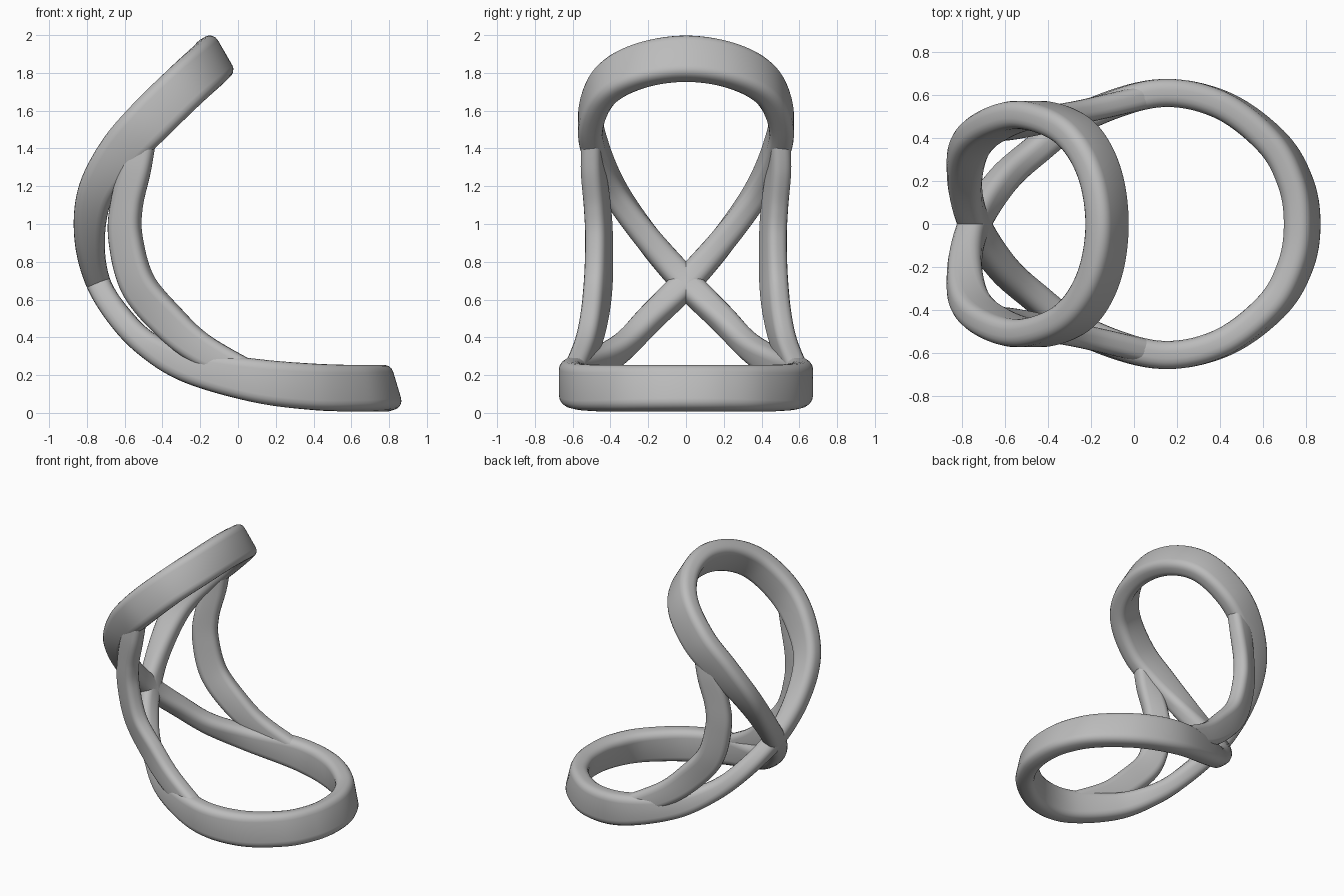
import bpy, bmesh, math
from mathutils import Vector

cube = bpy.data.objects.get("Cube")
if cube:
    bpy.data.objects.remove(cube, do_unlink=True)

grey = bpy.data.materials.new("plain grey")
grey.use_nodes = True
colour = (0.5, 0.5, 0.5, 1)
grey.diffuse_color = colour
grey.node_tree.nodes["Principled BSDF"].inputs["Base Color"].default_value = colour


def knot(x, y, z, nx, ny, nz, depth, width):
    """Centre point, depth direction, half depth and half width."""
    return Vector((x, y, z)), Vector((nx, ny, nz)).normalized(), depth, width


def mirror(k):
    flip = Vector((1, -1, 1))
    return k[0] * flip, k[1] * flip, k[2], k[3]


def blend(a, b, c, d, t):
    """Smooth interpolation between b and c."""
    return 0.5 * (2 * b + (c - a) * t + (2 * a - 5 * b + 4 * c - d) * t * t
                  + (3 * b - a - 3 * c + d) * t ** 3)


def resample(knots, closed, steps=10):
    n = len(knots)
    out = []
    for i in range(n if closed else n - 1):
        ids = [(i + o) % n if closed else min(max(i + o, 0), n - 1) for o in (-1, 0, 1, 2)]
        for s in range(steps):
            out.append([blend(*(knots[j][c] for j in ids), s / steps) for c in range(4)])
    return out if closed else out + [list(knots[-1])]


def section(depth, width, arc=5):
    """Rounded rectangle outline."""
    r = 0.75 * min(depth, width)
    pts = []
    for q, (sx, sy) in enumerate(((1, 1), (-1, 1), (-1, -1), (1, -1))):
        for a in range(arc):
            ang = (q + a / (arc - 1)) * math.pi / 2
            pts.append((sx * (depth - r) + r * math.cos(ang),
                        sy * (width - r) + r * math.sin(ang)))
    return pts


def sweep(name, knots, closed):
    path = resample(knots, closed)
    bm = bmesh.new()
    n = len(path)
    rings = []
    for i, (p, normal, depth, width) in enumerate(path):
        ahead = path[(i + 1) % n if closed else min(i + 1, n - 1)][0]
        behind = path[(i - 1) % n if closed else max(i - 1, 0)][0]
        tangent = (ahead - behind).normalized()
        normal = (normal - tangent * normal.dot(tangent)).normalized()
        side = tangent.cross(normal)
        rings.append([bm.verts.new(p + normal * u + side * v) for u, v in section(depth, width)])
    for i in range(n if closed else n - 1):
        a, b = rings[i], rings[(i + 1) % n]
        for j in range(len(a)):
            k = (j + 1) % len(a)
            bm.faces.new((a[j], a[k], b[k], b[j]))
    if not closed:
        bm.faces.new(rings[0])
        bm.faces.new(rings[-1])
    bmesh.ops.recalc_face_normals(bm, faces=bm.faces)
    mesh = bpy.data.meshes.new(name)
    bm.to_mesh(mesh)
    bm.free()
    mesh.materials.append(grey)
    obj = bpy.data.objects.new(name, mesh)
    bpy.context.collection.objects.link(obj)
    bpy.ops.object.select_all(action="DESELECT")
    obj.select_set(True)
    bpy.context.view_layer.objects.active = obj
    bpy.ops.object.shade_smooth_by_angle(angle=math.radians(40))
    return obj


# Bent figure-eight band: upper loop, crossing, lower loop
crossing = knot(-.74, 0, .69, .92, 0, .38, .065, .075)
upper = [
    knot(-.785, .2, .92, 1, 0, 0, .08, .07),
    knot(-.755, .37, 1.16, .9, 0, -.4, .095, .065),
    knot(-.63, .47, 1.37, .78, 0, -.62, .115, .065),
    knot(-.465, .505, 1.55, .73, 0, -.68, .125, .065),
    knot(-.28, .43, 1.73, .65, 0, -.76, .125, .065),
    knot(-.165, .25, 1.835, .55, 0, -.84, .125, .065),
]
upper_end = knot(-.125, 0, 1.875, .5, 0, -.87, .125, .065)
lower = [
    knot(-.62, .19, .5, .7, 0, .7, .065, .07),
    knot(-.47, .33, .355, .5, 0, .86, .07, .065),
    knot(-.25, .49, .245, .25, 0, .97, .09, .065),
    knot(.1, .605, .17, .05, 0, 1, .115, .065),
    knot(.4, .555, .138, -.1, 0, 1, .122, .065),
    knot(.64, .38, .13, -.22, 0, 1, .122, .065),
    knot(.75, .19, .13, -.28, 0, 1, .122, .065),
]
lower_end = knot(.78, 0, .13, -.3, 0, 1, .122, .065)


def loop(half, end):
    return [crossing] + half + [end] + [mirror(k) for k in reversed(half)]


sweep("figure_eight_band", loop(upper, upper_end) + loop(lower, lower_end), True)

# Side struts joining the two loops
strut = [
    knot(-.49, .5, 1.47, .8, .1, -.6, .06, .05),
    knot(-.54, .493, 1.3, .9, .25, -.3, .08, .055),
    knot(-.59, .47, 1.1, .9, .4, -.1, .085, .055),
    knot(-.595, .46, .92, .9, .4, .1, .09, .055),
    knot(-.53, .465, .68, .85, .4, .3, .095, .055),
    knot(-.37, .49, .485, .6, .25, .75, .095, .055),
    knot(-.2, .53, .34, .45, .1, .9, .085, .055),
    knot(.05, .59, .205, .2, 0, 1, .075, .055),
]
sweep("left_strut", strut, False)
sweep("right_strut", [mirror(k) for k in strut], False)
